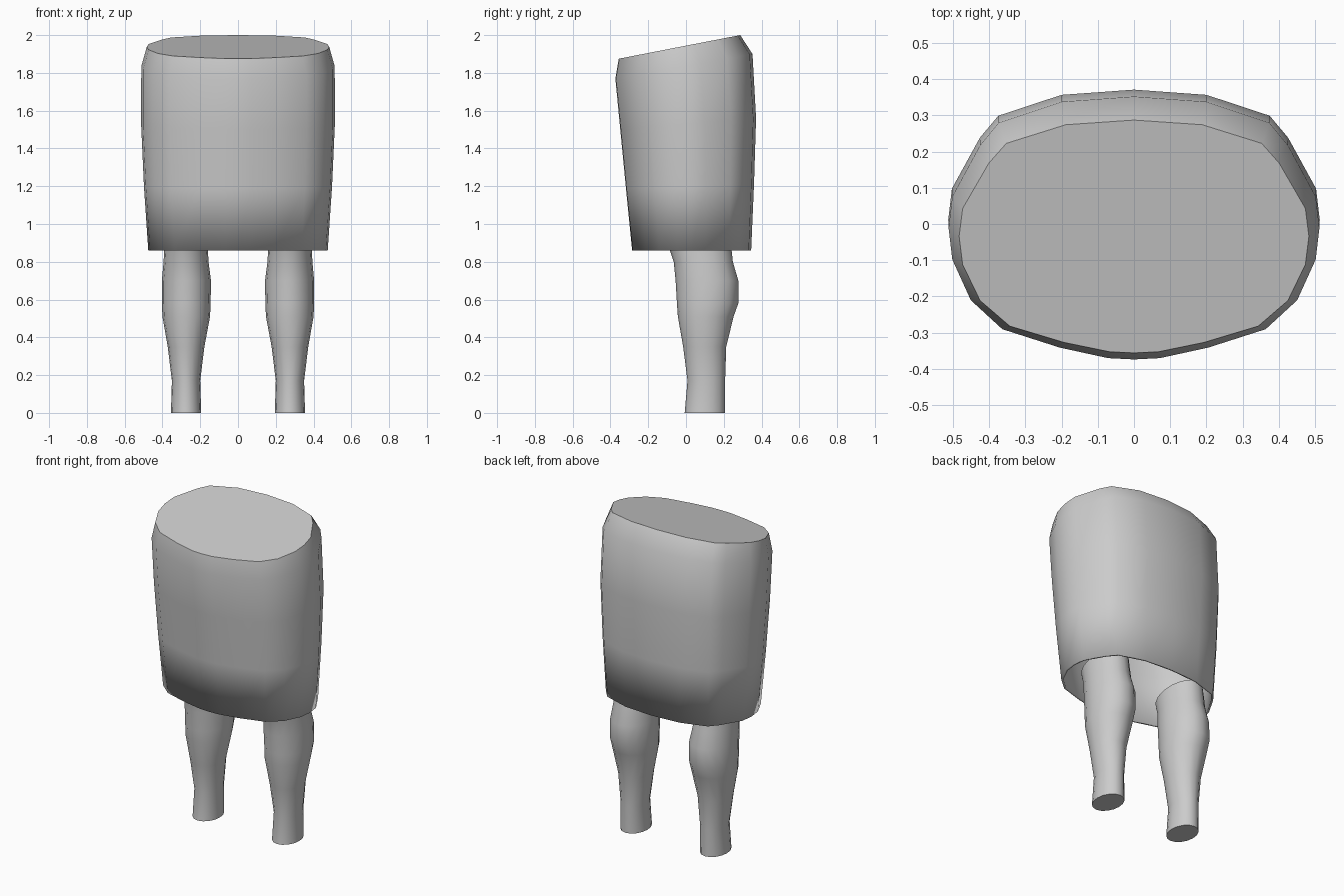
import bpy, bmesh, math

cube = bpy.data.objects.get("Cube")
if cube:
    bpy.data.objects.remove(cube, do_unlink=True)

grey = bpy.data.materials.new("plain grey")
grey.use_nodes = True
colour = (0.6, 0.6, 0.6, 1)
grey.diffuse_color = colour
grey.node_tree.nodes["Principled BSDF"].inputs["Base Color"].default_value = colour


def loft(name, rings, cap_bottom):
    """Skin a stack of closed rings, closing the top and optionally the bottom."""
    bm = bmesh.new()
    loops = [[bm.verts.new(p) for p in ring] for ring in rings]
    n = len(loops[0])
    for a, b in zip(loops, loops[1:]):
        for i in range(n):
            j = (i + 1) % n
            bm.faces.new((a[i], a[j], b[j], b[i]))
    bm.faces.new(loops[-1])
    if cap_bottom:
        bm.faces.new(loops[0][::-1])
    bmesh.ops.recalc_face_normals(bm, faces=bm.faces)
    mesh = bpy.data.meshes.new(name)
    bm.to_mesh(mesh)
    bm.free()
    mesh.materials.append(grey)
    obj = bpy.data.objects.new(name, mesh)
    bpy.context.collection.objects.link(obj)
    bpy.ops.object.select_all(action="DESELECT")
    obj.select_set(True)
    bpy.context.view_layer.objects.active = obj
    bpy.ops.object.shade_smooth_by_angle(angle=math.radians(40))
    return obj


# Skirt: one half outline, mirrored, scaled for each tilted ring
half = [(0, 1), (.39, .96), (.73, .8), (.83, .63), (.98, .24), (1, 0),
        (.98, -.24), (.88, -.55), (.71, -.77), (.4, -.91), (.14, -.99), (0, -1)]
outline = half[::-1] + [(-x, y) for x, y in half[1:-1]]
# half width, front y, back y, front z, back z
skirt_rings = [(.475, -.285, .345, .86, .86),
               (.498, -.318, .36, 1.19, 1.21),
               (.513, -.348, .371, 1.5, 1.56),
               (.512, -.374, .352, 1.77, 1.9),
               (.483, -.356, .287, 1.875, 2.0)]


def skirt_ring(w, y0, y1, z0, z1):
    mid, depth = (y0 + y1) / 2, (y1 - y0) / 2
    return [(x * w, mid + y * depth, z0 + (z1 - z0) * (y + 1) / 2) for x, y in outline]


skirt = loft("skirt", [skirt_ring(*r) for r in skirt_rings], False)
shell = skirt.modifiers.new("cloth thickness", "SOLIDIFY")
shell.thickness = 0.012
shell.offset = -1

# Legs: height, inner x, outer x, front y, back y, rise towards the back
leg_rings = [(0, .195, .355, -.007, .207, 0),
             (.17, .2, .35, .008, .207, 0),
             (.35, .178, .372, -.015, .213, 0),
             (.51, .148, .4, -.043, .252, 0),
             (.58, .145, .403, -.048, .277, 0),
             (.7, .143, .403, -.055, .277, 0),
             (.8, .156, .394, -.065, .248, 0),
             (.91, .162, .388, -.092, .233, .03)]
SIDES = 16


def leg_ring(side, z, x0, x1, y0, y1, rise):
    ring = []
    for i in range(SIDES):
        a = math.tau * i / SIDES
        ring.append((side * ((x0 + x1) / 2 + (x1 - x0) / 2 * math.cos(a)),
                     (y0 + y1) / 2 + (y1 - y0) / 2 * math.sin(a),
                     z + rise * math.sin(a)))
    return ring


for side, label in ((1, "left"), (-1, "right")):
    loft(label + "_leg", [leg_ring(side, *r) for r in leg_rings], True)
